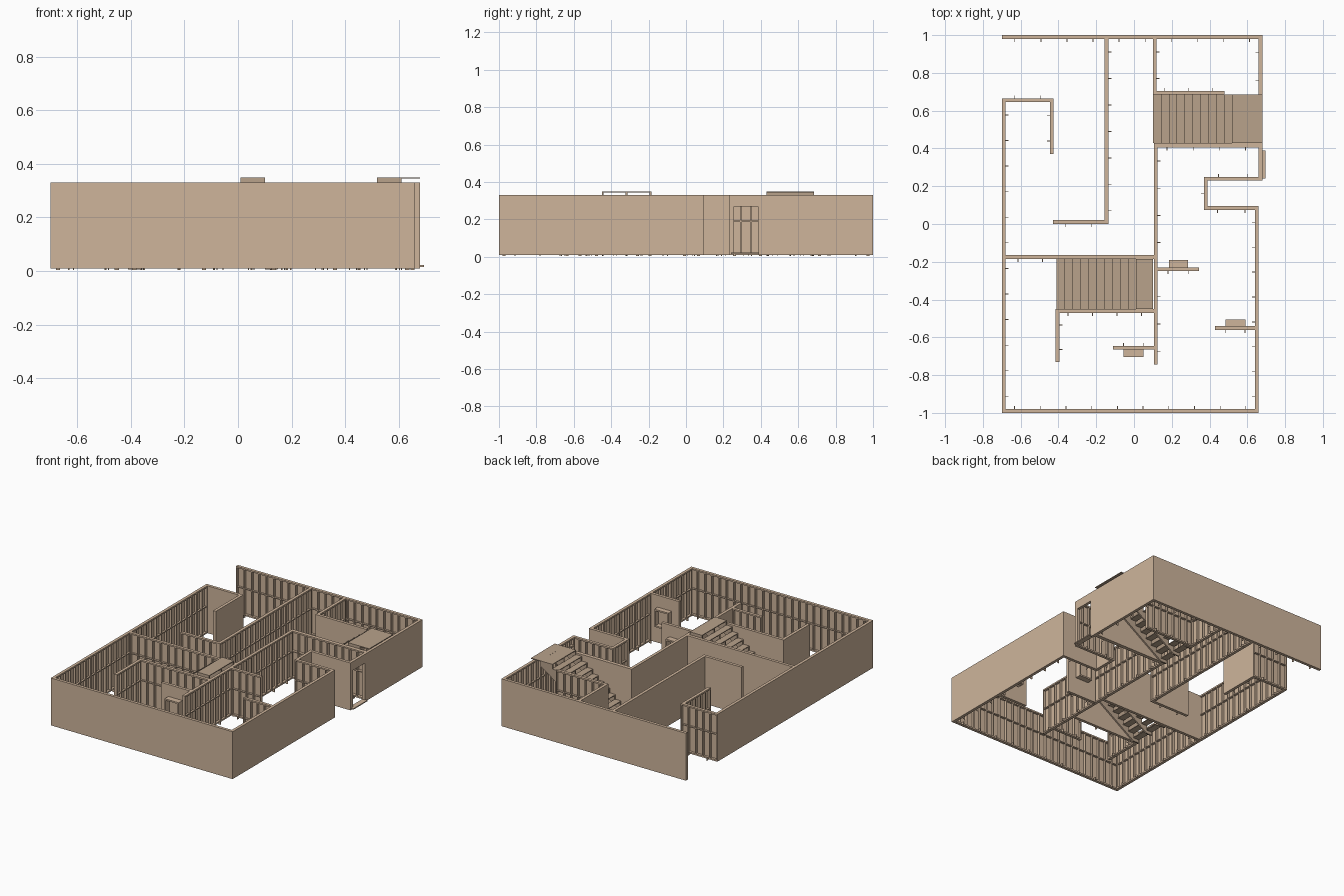
import bpy, bmesh
from mathutils import Matrix, Vector

if "Cube" in bpy.data.objects:
    bpy.data.objects.remove(bpy.data.objects["Cube"])

ZB, ZT = 0.01, 0.33          # wall bottom and top
SKIN, STUD = 0.004, 0.007    # panel thickness, stud width


def material(name, rgb):
    m = bpy.data.materials.new(name)
    m.diffuse_color = (*rgb, 1)
    m.use_nodes = True
    m.node_tree.nodes["Principled BSDF"].inputs["Base Color"].default_value = m.diffuse_color
    return m


WOOD = material("wood", (0.62, 0.46, 0.33))
DARK = material("stair_wood", (0.48, 0.36, 0.26))


def add_box(bm, x0, x1, y0, y1, z0, z1):
    mid = Vector(((x0 + x1) / 2, (y0 + y1) / 2, (z0 + z1) / 2))
    size = (abs(x1 - x0), abs(y1 - y0), abs(z1 - z0), 1)
    bmesh.ops.create_cube(bm, size=1, matrix=Matrix.Translation(mid) @ Matrix.Diagonal(size))


def finish(bm, name, mat):
    bmesh.ops.recalc_face_normals(bm, faces=bm.faces)
    me = bpy.data.meshes.new(name)
    bm.to_mesh(me)
    bm.free()
    me.materials.append(mat)
    ob = bpy.data.objects.new(name, me)
    bpy.context.collection.objects.link(ob)
    return ob


def wall(name, x0, x1, y0, y1, side, z0=ZB):
    """Framed wall: flat panel on one face, open studs towards side (N, S, E, W)."""
    bm = bmesh.new()
    along_x = side in "NS"
    a0, a1, d0, d1 = (x0, x1, y0, y1) if along_x else (y0, y1, x0, x1)
    back, front, s = (d0, d1, 1) if side in "NE" else (d1, d0, -1)

    def part(p, q, u, v, za, zb):
        if along_x:
            add_box(bm, p, q, u, v, za, zb)
        else:
            add_box(bm, u, v, p, q, za, zb)

    inner = back + s * SKIN
    part(a0, a1, back, inner, z0, ZT)
    # top and bottom plates
    part(a0, a1, inner, front, ZT - 0.01, ZT)
    part(a0, a1, inner, front, z0, z0 + 0.01)
    # studs
    n = max(2, round((a1 - a0) / 0.055))
    step = (a1 - a0 - STUD) / n
    for i in range(n + 1):
        p = a0 + i * step
        part(p, p + STUD, inner, front, z0 + 0.01, ZT - 0.01)
    if z0 == ZB:
        # blocking row between the studs
        part(a0, a1, inner, front - s * 0.003, 0.187, 0.193)
        # floor anchors
        k = max(1, round((a1 - a0) / 0.14))
        for i in range(k):
            p = a0 + (i + 0.5) * (a1 - a0) / k
            part(p - 0.002, p + 0.002, front, front + s * 0.016, 0.004, 0.022)
    return finish(bm, name, WOOD)


walls = [
    # outer walls
    ("north_wall", -0.70, 0.68, 0.98, 1.00, "S"),
    ("east_wall_upper", 0.66, 0.68, 0.39, 0.98, "W"),
    ("alcove_wall_north", 0.37, 0.68, 0.23, 0.25, "N"),
    ("alcove_wall_back", 0.37, 0.39, 0.095, 0.23, "W"),
    ("alcove_wall_south", 0.37, 0.66, 0.075, 0.095, "S"),
    ("east_wall_lower", 0.64, 0.66, -0.98, 0.075, "W"),
    ("south_wall", -0.70, 0.66, -1.00, -0.98, "N"),
    ("west_wall", -0.70, -0.68, -0.98, 0.645, "E"),
    ("closet_wall_north", -0.70, -0.425, 0.645, 0.665, "N"),
    ("closet_wall_east", -0.445, -0.425, 0.37, 0.645, "W"),
    # inner walls
    ("hall_wall_long", -0.155, -0.135, 0.00, 0.98, "E"),
    ("hall_wall_return", -0.43, -0.155, 0.00, 0.02, "S"),
    ("upper_room_wall", 0.10, 0.12, 0.70, 0.98, "E"),
    ("upper_stair_side_wall", 0.10, 0.48, 0.685, 0.705, "N"),
    ("entry_wall", 0.105, 0.66, 0.405, 0.43, "S"),
    ("spine_wall", 0.105, 0.125, -0.745, 0.405, "E"),
    ("cross_wall", -0.68, 0.105, -0.185, -0.165, "S"),
    ("lower_stair_side_wall", -0.415, 0.105, -0.47, -0.45, "S"),
    ("side_room_wall", -0.415, -0.395, -0.73, -0.47, "E"),
    ("niche_wall_a", 0.125, 0.345, -0.25, -0.23, "S"),
    ("niche_wall_b", -0.11, 0.105, -0.665, -0.645, "N"),
    ("niche_wall_c", 0.43, 0.64, -0.56, -0.54, "S"),
]
for w in walls:
    wall(*w)

# front door: header, jambs and sill
wall("door_header", 0.66, 0.68, 0.25, 0.39, "W", 0.27)
bm = bmesh.new()
for y in (0.25, 0.384):
    add_box(bm, 0.66, 0.68, y, y + 0.006, ZB, 0.27)
finish(bm, "door_jambs", WOOD)
bm = bmesh.new()
add_box(bm, 0.66, 0.695, 0.24, 0.39, 0.015, 0.022)
finish(bm, "door_sill", WOOD)

# projecting wall boxes
for i, (x0, x1, y0, y1) in enumerate([(0.185, 0.285, -0.23, -0.19),
                                      (-0.055, 0.05, -0.705, -0.665),
                                      (0.485, 0.59, -0.54, -0.505)]):
    bm = bmesh.new()
    add_box(bm, x0, x1, y0, y1, 0.13, 0.14)
    add_box(bm, x0, x1, y0, y1, 0.24, 0.25)
    add_box(bm, x0, x0 + 0.008, y0, y1, 0.14, 0.24)
    add_box(bm, x1 - 0.008, x1, y0, y1, 0.14, 0.24)
    finish(bm, f"wall_box_{i + 1}", WOOD)


def stair(name, x0, y0, y1):
    """Open stair rising towards +x: thin treads on three notched stringers."""
    n, run, rise = 11, 0.042, 0.0318
    bm = bmesh.new()
    for i in range(n):
        a = x0 + i * run
        b = x0 + 0.51 if i == n - 1 else a + run + 0.004
        z = (i + 1) * rise
        add_box(bm, a, b, y0, y1, z - 0.005, z)
    finish(bm, name + "_treads", DARK)

    # notched stringer outline
    pts = [(x0, 0.005)]
    for i in range(n):
        z = (i + 1) * rise - 0.005
        end = x0 + 0.51 if i == n - 1 else x0 + (i + 1) * run
        pts += [(x0 + i * run, z), (end, z)]
    pts += [(x0 + 0.51, 0.315), (x0 + 0.045, 0.005)]
    bm = bmesh.new()
    for y in (y0, (y0 + y1) / 2 - 0.005, y1 - 0.01):
        f = bm.faces.new([bm.verts.new((x, y, z)) for x, z in pts])
        ext = bmesh.ops.extrude_face_region(bm, geom=[f])["geom"]
        bmesh.ops.translate(bm, vec=(0, 0.01, 0),
                            verts=[v for v in ext if isinstance(v, bmesh.types.BMVert)])
    finish(bm, name + "_stringers", DARK)


stair("upper_stair", 0.10, 0.43, 0.685)
stair("lower_stair", -0.41, -0.45, -0.185)

# landing beyond the upper stair
bm = bmesh.new()
add_box(bm, 0.61, 0.68, 0.43, 0.685, 0.345, 0.35)
add_box(bm, 0.605, 0.61, 0.43, 0.685, 0.31, 0.346)
finish(bm, "upper_landing", DARK)
